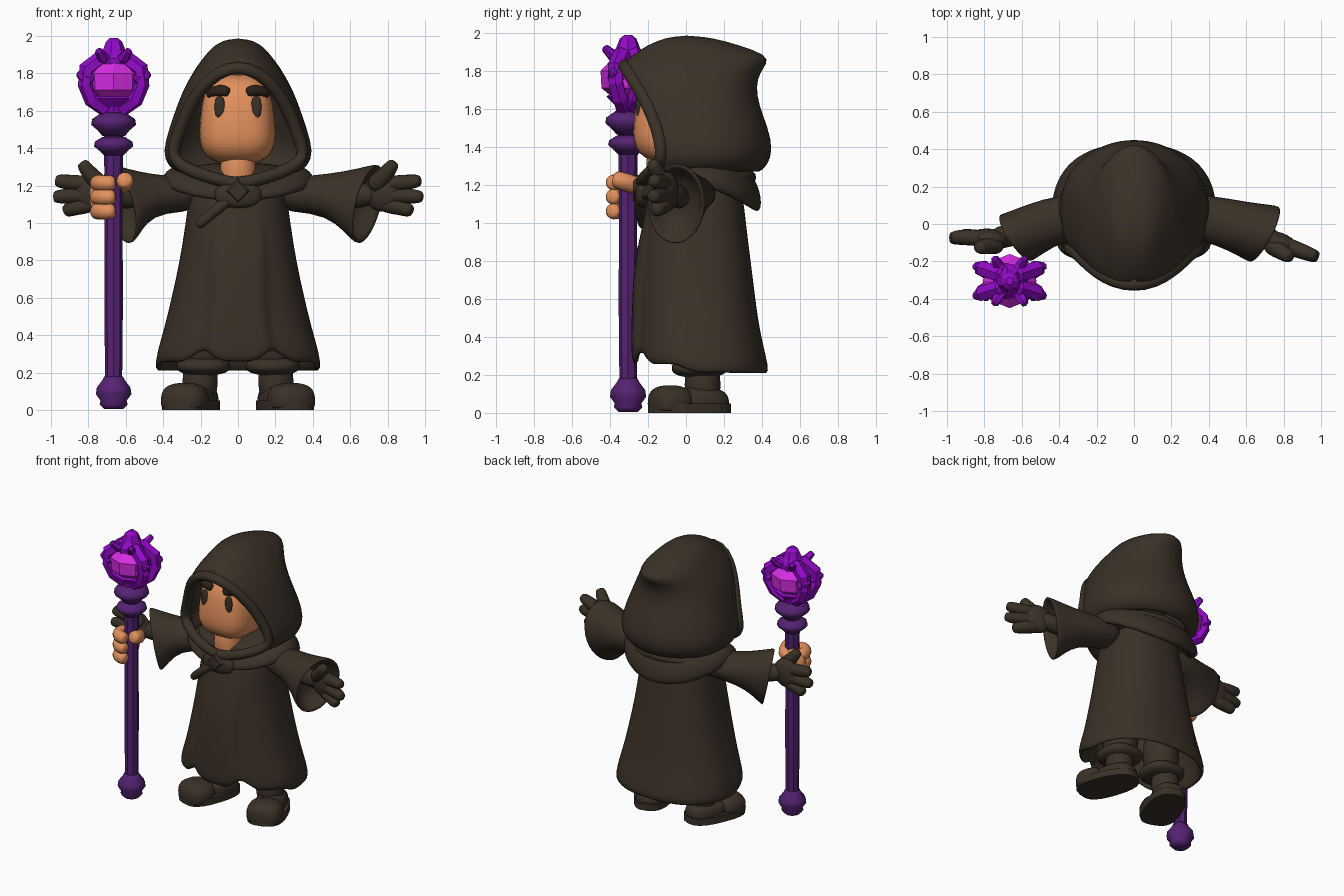
import bpy, bmesh, math
from math import sin, cos, pi
from mathutils import Vector, Matrix

if "Cube" in bpy.data.objects:
    bpy.data.objects.remove(bpy.data.objects["Cube"])


def mat(name, col):
    m = bpy.data.materials.new(name)
    m.diffuse_color = (*col, 1)
    m.use_nodes = True
    m.node_tree.nodes["Principled BSDF"].inputs["Base Color"].default_value = m.diffuse_color
    return m


CLOTH = mat("dark_cloth", (0.042, 0.031, 0.020))
SKIN = mat("skin", (0.76, 0.28, 0.11))
BROW = mat("dark_brown", (0.030, 0.016, 0.010))
SHAFT = mat("deep_purple", (0.09, 0.016, 0.17))
CLAW = mat("bright_purple", (0.29, 0.003, 0.58))
GEM = mat("magenta", (0.68, 0.025, 0.78))


def finish(name, bm, m, subsurf=0, thick=0, smooth=True):
    bmesh.ops.recalc_face_normals(bm, faces=bm.faces)
    me = bpy.data.meshes.new(name)
    bm.to_mesh(me)
    bm.free()
    me.materials.append(m)
    ob = bpy.data.objects.new(name, me)
    bpy.context.collection.objects.link(ob)
    if thick:
        s = ob.modifiers.new("thickness", 'SOLIDIFY')
        s.thickness, s.offset = thick, -1
    if subsurf:
        ob.modifiers.new("smooth", 'SUBSURF').levels = subsurf
        ob.modifiers["smooth"].render_levels = subsurf
    for p in me.polygons:
        p.use_smooth = smooth
    return ob


def loft(name, rings, m, closed=True, loop=False, caps=True, weld=0, **kw):
    """Skin a list of equally long point rings."""
    bm = bmesh.new()
    vs = [[bm.verts.new(p) for p in r] for r in rings]
    n = len(rings[0])
    for i in range(len(vs) if loop else len(vs) - 1):
        a, b = vs[i], vs[(i + 1) % len(vs)]
        for j in range(n if closed else n - 1):
            k = (j + 1) % n
            bm.faces.new((a[j], a[k], b[k], b[j]))
    if caps and closed and not loop:
        bm.faces.new(vs[0])
        bm.faces.new(vs[-1])
    if weld:
        bmesh.ops.remove_doubles(bm, verts=bm.verts, dist=weld)
    return finish(name, bm, m, **kw)


def oval(c, u, v, n=16):
    c, u, v = Vector(c), Vector(u), Vector(v)
    return [c + u * cos(2 * pi * i / n) + v * sin(2 * pi * i / n) for i in range(n)]


def tube(name, pts, r, m, n=8, loop=False, subsurf=1, smooth=True):
    """Round-ended tube along a path; r is one radius or one per point."""
    pts = [Vector(p) for p in pts]
    rs = list(r) if isinstance(r, (list, tuple)) else [r] * len(pts)
    if not loop:
        d0, d1 = (pts[0] - pts[1]).normalized(), (pts[-1] - pts[-2]).normalized()
        pts = [pts[0] + d0 * rs[0] * .3] + pts + [pts[-1] + d1 * rs[-1] * .35]
        rs = [rs[0] * .55] + rs + [rs[-1] * .6]
    rings, u = [], None
    for i, p in enumerate(pts):
        a = pts[i - 1] if loop or i else p
        b = pts[(i + 1) % len(pts)] if loop or i < len(pts) - 1 else p
        d = (b - a).normalized()
        u = d.orthogonal() if u is None else u - d * u.dot(d)
        u.normalize()
        rings.append(oval(p, u * rs[i], d.cross(u) * rs[i], n))
    return loft(name, rings, m, loop=loop, subsurf=subsurf, smooth=smooth)


def blob(name, c, s, m, power=1.0, yaw=0, taper=0, flat_z=None):
    """Squarish ellipsoid, optionally narrower at the top or cut flat below."""
    bm = bmesh.new()
    bmesh.ops.create_uvsphere(bm, u_segments=24, v_segments=16, radius=1)
    rot = Matrix.Rotation(yaw, 3, 'Z')
    for v in bm.verts:
        q = Vector([math.copysign(abs(t) ** power, t) for t in v.co])
        f = 1 - taper * q.z
        p = rot @ Vector((q.x * s[0] * f, q.y * s[1] * f, q.z * s[2])) + Vector(c)
        if flat_z is not None:
            p.z = max(p.z, flat_z)
        v.co = p
    return finish(name, bm, m)


def lathe(name, prof, m, c, n=10, smooth=False):
    return loft(name, [oval((c[0], c[1], z), (r, 0, 0), (0, r, 0), n) for r, z in prof], m, smooth=smooth)


# Robe: flared body with a raised front panel and a hem arching up beside it
ROBE = [(.21, .445, -.255, .44), (.30, .435, -.26, .42), (.45, .39, -.26, .385),
        (.6, .355, -.255, .365), (.8, .31, -.245, .34), (1.0, .28, -.225, .315),
        (1.15, .26, -.20, .30), (1.25, .23, -.17, .26), (1.30, .10, -.09, .18)]
rings = []
for row, (z, w, yf, yb) in enumerate(ROBE):
    ring = []
    for i in range(80):
        a = 2 * pi * i / 80
        c, s = cos(a), sin(a)
        x = w * math.copysign(abs(c) ** .85, c)
        y = .06 + (yb - .06 if s > 0 else .06 - yf) * math.copysign(abs(s) ** .85, s)
        zz = z
        if s < 0:
            edge = .13 + .06 * (1 - z)
            if abs(x) < edge and z < .95:
                y -= .028
            if row < 2:
                t = abs(x) / edge
                arch = t ** 4 if t < 1 else max(0, 1 - (abs(x) - edge) / .12)
                zz += (.045 * min(1, -s * 3) + .075 * arch) * (1 if row == 0 else .6)
        ring.append((x, y, zz))
    rings.append(ring)
loft("robe", rings, CLOTH, caps=False, thick=.035, subsurf=1)

# Hood: open-fronted shell (z, side width, side y, rim x, rim y, back y)
HOOD = [(1.26, .31, .08, .24, -.15, .38), (1.30, .375, .1, .30, -.135, .43),
        (1.38, .405, .1, .35, -.125, .46), (1.50, .37, .1, .31, -.145, .435),
        (1.62, .33, .08, .265, -.195, .385), (1.72, .29, .07, .2, -.255, .37),
        (1.79, .25, .06, .12, -.305, .39), (1.84, .22, .06, .02, -.34, .43),
        (1.885, .185, .06, .0, -.285, .43), (1.94, .14, .03, .0, -.20, .27),
        (1.975, .085, .0, .0, -.11, .14), (1.988, 0, 0, 0, 0, 0)]
rings = []
for z, w, ym, xr, yr, yb in HOOD:
    half = []
    for i in range(6):
        a = pi / 2 * (1 - i / 6)
        half.append((xr + (w - xr) * cos(a), ym + (yr - ym) * sin(a), z))
    for i in range(8):
        a = pi / 2 * i / 8
        half.append((w * cos(a), ym + (yb - ym) * sin(a), z))
    rings.append(half + [(0, yb, z)] + [(-x, y, q) for x, y, q in reversed(half)])
loft("hood", rings, CLOTH, closed=False, weld=.003, thick=.03, subsurf=1)

# Rolled hood rim
side = [(.12, -.225, 1.235), (.25, -.175, 1.275), (.33, -.135, 1.325), (.355, -.125, 1.38),
        (.31, -.15, 1.5), (.262, -.2, 1.62), (.2, -.255, 1.72), (.11, -.31, 1.805)]
rim = [(0, -.235, 1.205)] + side + [(0, -.33, 1.84)] + [(-x, y, z) for x, y, z in reversed(side)]
tube("hood_rim", rim, .038, CLOTH, loop=True)

# Draped collar, front knot and tail
rings = []
for i in range(40):
    a = 2 * pi * i / 40
    c, s = cos(a), sin(a)
    back = max(0, s)
    mid = Vector((.36 * c, .06 + (.285 if s > 0 else .26) * s, 1.25 - .085 * abs(s) ** 1.5))
    out = Vector((c, s, 0)) * .045
    hang = Vector((c * .025, s * .03, -.05 - .06 * back))
    rings.append(oval(mid, out, hang, 10))
loft("collar", rings, CLOTH, loop=True, subsurf=1)
blob("shoulders", (0, .09, 1.24), (.35, .28, .085), CLOTH)
blob("knot", (0, -.23, 1.15), (.125, .04, .07), CLOTH, power=.85)
bm = bmesh.new()
bmesh.ops.create_cone(bm, cap_ends=True, segments=4, radius1=.075, radius2=.05, depth=.03,
                      matrix=Matrix.Translation((0, -.265, 1.17)) @ Matrix.Rotation(pi / 2, 4, 'X'))
finish("knot_diamond", bm, CLOTH, smooth=False)
tube("knot_tail", [(-.05, -.24, 1.12), (-.13, -.24, 1.06), (-.21, -.225, .99)], .032, CLOTH)

# Head, covered by cloth at the back, and neck
head = blob("head", (-.003, -.045, 1.555), (.2, .228, .24), SKIN, power=.68, taper=.11)
head.data.materials.append(CLOTH)
for p in head.data.polygons:
    p.material_index = 1 if p.center.y > .04 else 0
tube("neck", [(0, -.115, 1.16), (0, -.115, 1.38)], .1, SKIN, n=16)
bpy.context.view_layer.update()


def on_face(x, z, lift=0):
    hit, p, _, _ = head.ray_cast(Vector((x, -2, z)), Vector((0, 1, 0)))
    return Vector((x, (p.y if hit else -.2) - lift, z))


for s, tag in ((-1, "left"), (1, "right")):
    # Eyes and brows
    blob("eye_" + tag, on_face(s * .098, 1.62), (.027, .014, .058), CLOTH, power=.75)
    tube("brow_" + tag, [on_face(s * x, z, .004) for x, z in ((.055, 1.70), (.1, 1.712), (.155, 1.692))],
         [.032, .037, .031], BROW)

    # Sleeve with hollow flared cuff
    cx, cy, ux, uy = (.70, -.055, .075, .155) if s > 0 else (.635, -.075, .08, .13)
    cuff = Vector((s * cx, cy, 1.10))
    u, v = Vector((s * ux, uy, 0)), Vector((s * .05, 0, .22))
    inner = Vector((s * (cx - .12), cy + .04, 1.11))
    mid = Vector((s * .4, .03, 1.155))
    loft("sleeve_" + tag, [
        oval((s * .18, .06, 1.15), (0, .11, 0), (0, 0, .09)),
        oval(mid, (s * .02, .125, 0), (0, 0, .1)),
        oval(mid.lerp(cuff, .5) + Vector((0, 0, .01)), (s * .04, .135, 0), (s * .02, 0, .14)),
        oval(mid.lerp(cuff, .9), u * .97, v * .95), oval(cuff, u, v),
        oval(cuff, u * .88, v * .88), oval(inner, u * .6, v * .6)], CLOTH, subsurf=1)

    # Gloved hand
    dy = 0 if s > 0 else .10
    blob("glove_palm_" + tag, (s * .775, -.10 + dy * .2, 1.165), (.105, .055, .105), CLOTH, yaw=-.35 if s > 0 else -.1)
    tube("glove_wrist_" + tag, [(s * .56, -.03, 1.13), (s * .74, -.08, 1.16)], .07, CLOTH)
    for k, (x, y, z, z0) in enumerate(((.965, -.17, 1.225, 1.205), (.975, -.175, 1.14, 1.15), (.92, -.16, 1.065, 1.10))):
        tube(f"glove_finger_{tag}_{k}", [(s * .78, -.10 + dy * .2, z0), (s * .88, -.14 + dy * .7, (z + z0) / 2),
                                         (s * x, y + dy, z)], [.05, .047, .04], CLOTH)
    tube("glove_thumb_" + tag, [(s * .73, -.11, 1.20), (s * .79, -.15 + dy * .3, 1.26),
                                (s * .83, -.175 + dy * .5, 1.315)], [.06, .047, .04], CLOTH)

    # Bloused trouser leg, ankle and shoe turned outward
    tube("trouser_" + tag, [(s * .18, .07, .25), (s * .18, .07, .5)], .13, CLOTH, n=14)
    blob("trouser_cuff_" + tag, (s * .185, .07, .235), (.145, .145, .05), CLOTH, .8)
    tube("ankle_" + tag, [(s * .205, .09, .06), (s * .2, .085, .24)], .1, CLOTH, n=14)
    yaw = s * .36
    rot = Matrix.Rotation(yaw, 3, 'Z')
    base = Vector((s * .245, .02, 0))
    blob("shoe_toe_" + tag, base + rot @ Vector((0, -.11, .05)), (.125, .11, .095), CLOTH, .75, yaw, flat_z=.01)
    blob("shoe_heel_" + tag, base + rot @ Vector((0, .06, .05)), (.105, .15, .085), CLOTH, .75, yaw, flat_z=.01)
    outline = [rot @ Vector(((.13 - .012 * sin(a)) * math.copysign(abs(cos(a)) ** .7, cos(a)),
                             .22 * math.copysign(abs(sin(a)) ** .8, sin(a)), 0)) + base
               for a in [2 * pi * i / 24 for i in range(24)]]
    loft("shoe_sole_" + tag, [outline, [p + Vector((0, 0, .05)) for p in outline]], CLOTH, smooth=False)

# Staff shaft, pommel and collar rings
SX, SY = -.665, -.305
lathe("staff_shaft", [(.045, .1), (.05, .6), (.047, 1.1), (.055, 1.62)], SHAFT, (SX, SY), 8)
lathe("staff_pommel", [(.05, .005), (.075, .03), (.07, .05), (.095, .085), (.09, .12), (.06, .16), (.05, .18)],
      SHAFT, (SX, SY), 12, True)
lathe("staff_ring_low", [(.05, 1.36), (.075, 1.385), (.105, 1.41), (.1, 1.435), (.06, 1.46)], SHAFT, (SX, SY), 12, True)
lathe("staff_ring_high", [(.06, 1.465), (.085, 1.495), (.12, 1.525), (.115, 1.555), (.065, 1.59)], SHAFT, (SX, SY), 12, True)

# Staff head: faceted gem held in chunky claws, open at front and back
lathe("gem", [(.08, 1.66), (.14, 1.71), (.145, 1.80), (.08, 1.87)], GEM, (SX, SY), 8)
lathe("claw_cup", [(.055, 1.56), (.07, 1.62), (.115, 1.665), (.08, 1.69)], CLAW, (SX, SY), 8)
lathe("claw_cap", [(.10, 1.85), (.10, 1.88), (.065, 1.92), (.045, 1.97), (.02, 1.99)], CLAW, (SX, SY), 7)
for i, (a, b) in enumerate(((1, 1), (-1, 1), (-1, -1), (1, -1))):
    def at(x, y, z):
        return (SX + a * x, SY + b * y, z)
    tube(f"claw_side_{i}", [at(.04, .02, 1.61), at(.115, .045, 1.66), at(.15, .065, 1.74), at(.145, .065, 1.82), at(.05, .035, 1.89)],
         [.045, .045, .042, .045, .045], CLAW, 6, subsurf=0, smooth=False)
    tube(f"claw_spike_{i}", [at(.13, .065, 1.76), at(.185, .08, 1.80)], [.045, .022], CLAW, 6, subsurf=0, smooth=False)
    tube(f"claw_prong_{i}", [at(.03, .04, 1.87), at(.06, .085, 1.885), at(.08, .12, 1.92)],
         [.035, .03, .022], CLAW, 6, subsurf=0, smooth=False)

# Bare hand gripping the staff
blob("grip_palm", (-.715, -.265, 1.145), (.08, .05, .11), SKIN, .85)
for k, z in enumerate((1.062, 1.138, 1.213)):
    tube(f"grip_finger_{k}", [(-.74, -.27, z), (-.76, -.33, z), (-.73, -.375, z), (-.67, -.385, z)], .048, SKIN)
tube("grip_thumb", [(-.69, -.245, 1.19), (-.615, -.27, 1.2), (-.602, -.33, 1.22), (-.605, -.37, 1.23)], .052, SKIN)
